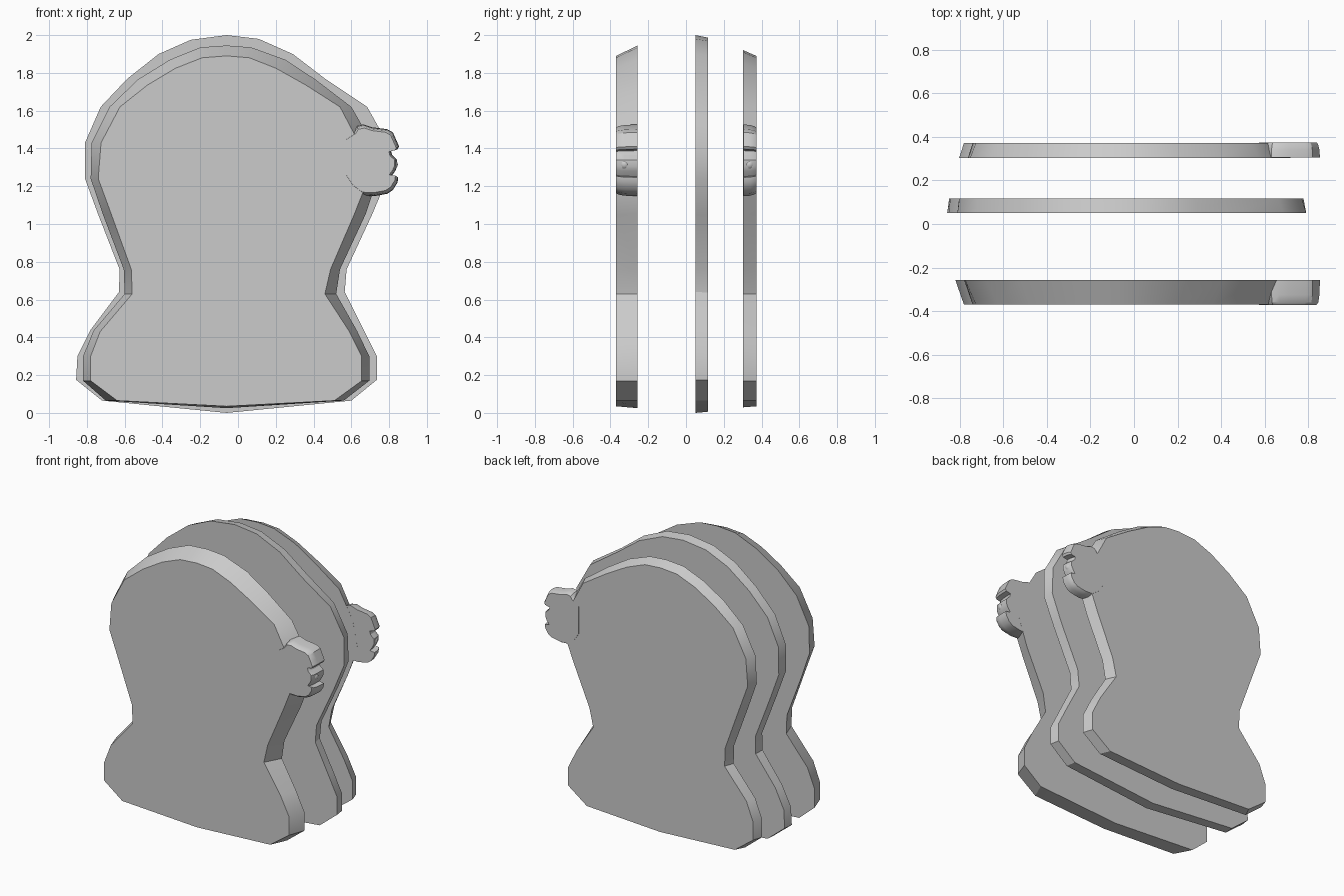
import bpy, bmesh, math

grey = bpy.data.materials.new("light grey")
grey.diffuse_color = (0.6, 0.6, 0.6, 1)


def loft(name, rings):
    """Solid through matching rings, each given as (y, [(x, z), ...])."""
    bm = bmesh.new()
    loops = [[bm.verts.new((x, y, z)) for x, z in pts] for y, pts in rings]
    n = len(loops[0])
    for a, b in zip(loops, loops[1:]):
        for i in range(n):
            j = (i + 1) % n
            bm.faces.new((a[i], a[j], b[j], b[i]))
    bm.faces.new(loops[0])
    bm.faces.new(loops[-1])
    bmesh.ops.recalc_face_normals(bm, faces=bm.faces)
    mesh = bpy.data.meshes.new(name)
    bm.to_mesh(mesh)
    bm.free()
    mesh.materials.append(grey)
    ob = bpy.data.objects.new(name, mesh)
    bpy.context.collection.objects.link(ob)
    finish(ob)
    return ob


def finish(ob):
    bpy.ops.object.select_all(action='DESELECT')
    ob.select_set(True)
    bpy.context.view_layer.objects.active = ob
    bpy.ops.object.shade_smooth_by_angle(angle=math.radians(30))


def mix(a, b, t):
    return [(p[0] + (q[0] - p[0]) * t, p[1] + (q[1] - p[1]) * t) for p, q in zip(a, b)]


def scaled(pts, s, cx, cz):
    return [(cx + (x - cx) * s, cz + (z - cz) * s) for x, z in pts]


# Bust outlines: small face, wide face and the largest middle slice
small = [(-.06, .035), (-.64, .065), (-.78, .17), (-.78, .30), (-.73, .43), (-.56, .63),
         (-.565, .76), (-.67, 1.05), (-.74, 1.24), (-.725, 1.43), (-.625, 1.62),
         (-.48, 1.735), (-.33, 1.825), (-.19, 1.88), (-.06, 1.89), (.06, 1.88),
         (.20, 1.825), (.36, 1.735), (.54, 1.62), (.64, 1.43), (.69, 1.24), (.615, 1.05),
         (.49, .76), (.46, .63), (.59, .43), (.655, .30), (.655, .17), (.51, .065)]
wide = [(-.06, .025), (-.70, .065), (-.82, .17), (-.82, .30), (-.765, .435), (-.60, .63),
        (-.605, .76), (-.715, 1.05), (-.78, 1.24), (-.775, 1.43), (-.68, 1.62),
        (-.53, 1.765), (-.36, 1.87), (-.20, 1.935), (-.06, 1.945), (.07, 1.935),
        (.25, 1.87), (.41, 1.765), (.60, 1.62), (.71, 1.43), (.74, 1.24), (.675, 1.05),
        (.54, .76), (.52, .63), (.63, .435), (.695, .30), (.695, .17), (.56, .065)]
largest = [(-.06, 0), (-.72, .065), (-.857, .175), (-.85, .30), (-.78, .44), (-.63, .64),
           (-.627, .76), (-.74, 1.05), (-.81, 1.24), (-.81, 1.43), (-.727, 1.62),
           (-.585, 1.77), (-.42, 1.90), (-.25, 1.975), (-.06, 2.0), (.11, 1.98),
           (.29, 1.90), (.46, 1.77), (.684, 1.62), (.79, 1.43), (.79, 1.24), (.71, 1.05),
           (.575, .76), (.565, .64), (.665, .44), (.735, .30), (.735, .175), (.60, .065)]

# Three bust slices
loft("front_slice", [(-.37, small), (-.256, wide)])
loft("middle_slice", [(.05, largest), (.117, mix(largest, wide, .25))])
loft("back_slice", [(.303, mix(small, wide, .55)), (.372, small)])

# Notched ear outline, ending inside the head
ear = [(.56, 1.46), (.615, 1.495), (.63, 1.52), (.665, 1.527), (.71, 1.512), (.79, 1.502),
       (.82, 1.485), (.84, 1.44), (.853, 1.41), (.845, 1.396), (.81, 1.388), (.816, 1.365),
       (.843, 1.34), (.843, 1.305), (.832, 1.28), (.812, 1.252), (.848, 1.247),
       (.845, 1.22), (.82, 1.18), (.79, 1.16), (.72, 1.147), (.655, 1.15), (.60, 1.19),
       (.56, 1.25)]


def ear_ring(s):
    return scaled(ear, s, .70, 1.335)


loft("front_ear", [(-.371, ear_ring(.90)), (-.36, ear_ring(.95)),
                   (-.325, ear_ring(.985)), (-.257, ear_ring(1))])
loft("back_ear", [(.304, ear_ring(1)), (.34, ear_ring(.985)),
                  (.362, ear_ring(.95)), (.373, ear_ring(.91))])

# Small knobs on the ear rims
for name, y in (("front_ear_knob", -.325), ("back_ear_knob", .335)):
    bpy.ops.mesh.primitive_uv_sphere_add(segments=12, ring_count=8, radius=.028,
                                         location=(.818, y, 1.315))
    knob = bpy.context.object
    knob.name = name
    knob.data.materials.append(grey)
    finish(knob)
